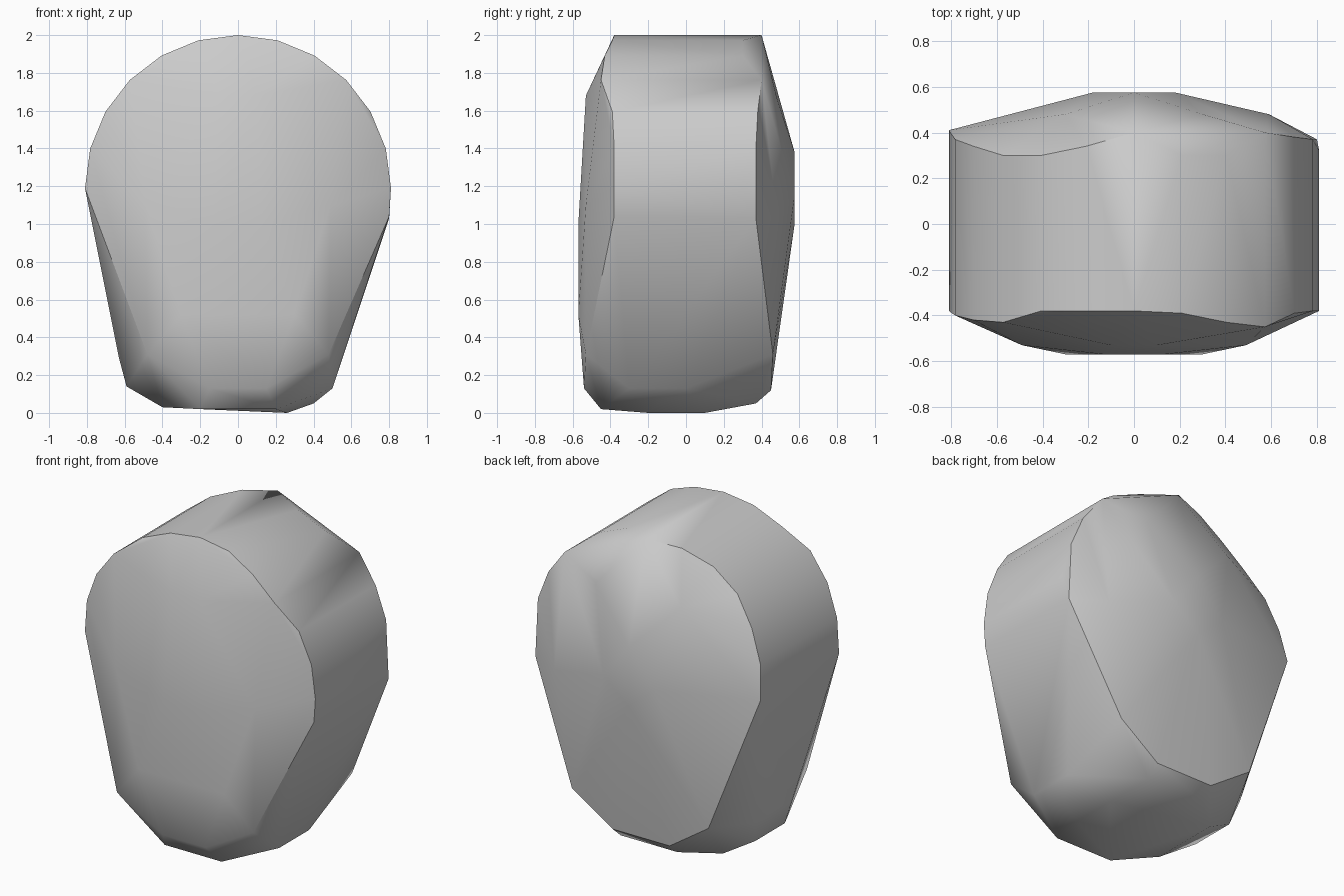
import bpy
import bmesh
from math import cos, sin, radians

old = bpy.data.objects.get("Cube")
if old:
    bpy.data.objects.remove(old, do_unlink=True)

# Single grey finish
grey = bpy.data.materials.new("plain grey")
grey.use_nodes = True
colour = (0.6, 0.6, 0.6, 1)
grey.diffuse_color = colour
for node in grey.node_tree.nodes:
    if node.type == 'BSDF_PRINCIPLED':
        node.inputs["Base Color"].default_value = colour

points = []


def add(*corners):
    points.extend(corners)


def add_pair(x, y, z):
    """Add a corner and its mirror image across the middle."""
    add((x, y, z), (-x, y, z))


# Round upper rim: uneven front and back depth at each step of the arc
head_radius, head_height, step = 0.81, 1.19, 15
front_depth = [.38, .38, .39, .45, .43, .39, .38, .38, .38, .43, .42, .4, .38]
back_depth = [.32, .37, .38, .4, .3, .3, .4, .34, .3, .3, .34, .37, .41]
for index, (front, back) in enumerate(zip(front_depth, back_depth)):
    angle = radians(index * step)
    x = head_radius * cos(angle)
    z = head_height + head_radius * sin(angle)
    add((x, -front, z), (x, back, z))

# Lower end of the round side, before it tapers
add((.8, -.38, 1.04), (.8, .37, 1.03))

# Gently bulging front face
add_pair(.1, -.53, 1.68)
add_pair(.13, -.57, 1)
add_pair(.3, -.57, .52)
add_pair(.49, -.53, 1.1)

# Faceted back face rising to a blunt hub
add_pair(.3, .48, 1.67)
add_pair(.18, .575, 1.15)
add((0, .575, 1.38), (0, .575, 1), (.59, .48, 1.04))

# Tapered lower corners
add_pair(.48, -.53, .31)
add_pair(.48, .46, .31)
add((-.63, -.15, .29), (-.63, .2, .29))

# Chamfered foot
add((.5, -.3, .13), (.5, 0, .13), (-.59, -.15, .14), (-.59, .15, .14))
add_pair(.15, -.54, .13)
add_pair(.2, .45, .12)
add_pair(.2, -.45, .02)
add_pair(.2, .37, .05)
add((-.4, -.25, .03), (-.4, .2, .03), (.4, -.15, .05))
add((.26, -.2, 0), (.26, .1, 0))

# Wrap the corners in one faceted skin
bm = bmesh.new()
for corner in points:
    bm.verts.new(corner)
hull = bmesh.ops.convex_hull(bm, input=bm.verts)
loose = {item for key in ("geom_interior", "geom_unused") for item in hull[key]
         if isinstance(item, bmesh.types.BMVert)}
bmesh.ops.delete(bm, geom=list(loose), context='VERTS')
bmesh.ops.recalc_face_normals(bm, faces=bm.faces)

mesh = bpy.data.meshes.new("boulder")
bm.to_mesh(mesh)
bm.free()
mesh.materials.append(grey)
boulder = bpy.data.objects.new("boulder", mesh)
bpy.context.collection.objects.link(boulder)

# Soft facets with a crisp rim
bpy.ops.object.select_all(action='DESELECT')
boulder.select_set(True)
bpy.context.view_layer.objects.active = boulder
bpy.ops.object.shade_smooth_by_angle(angle=radians(40))
